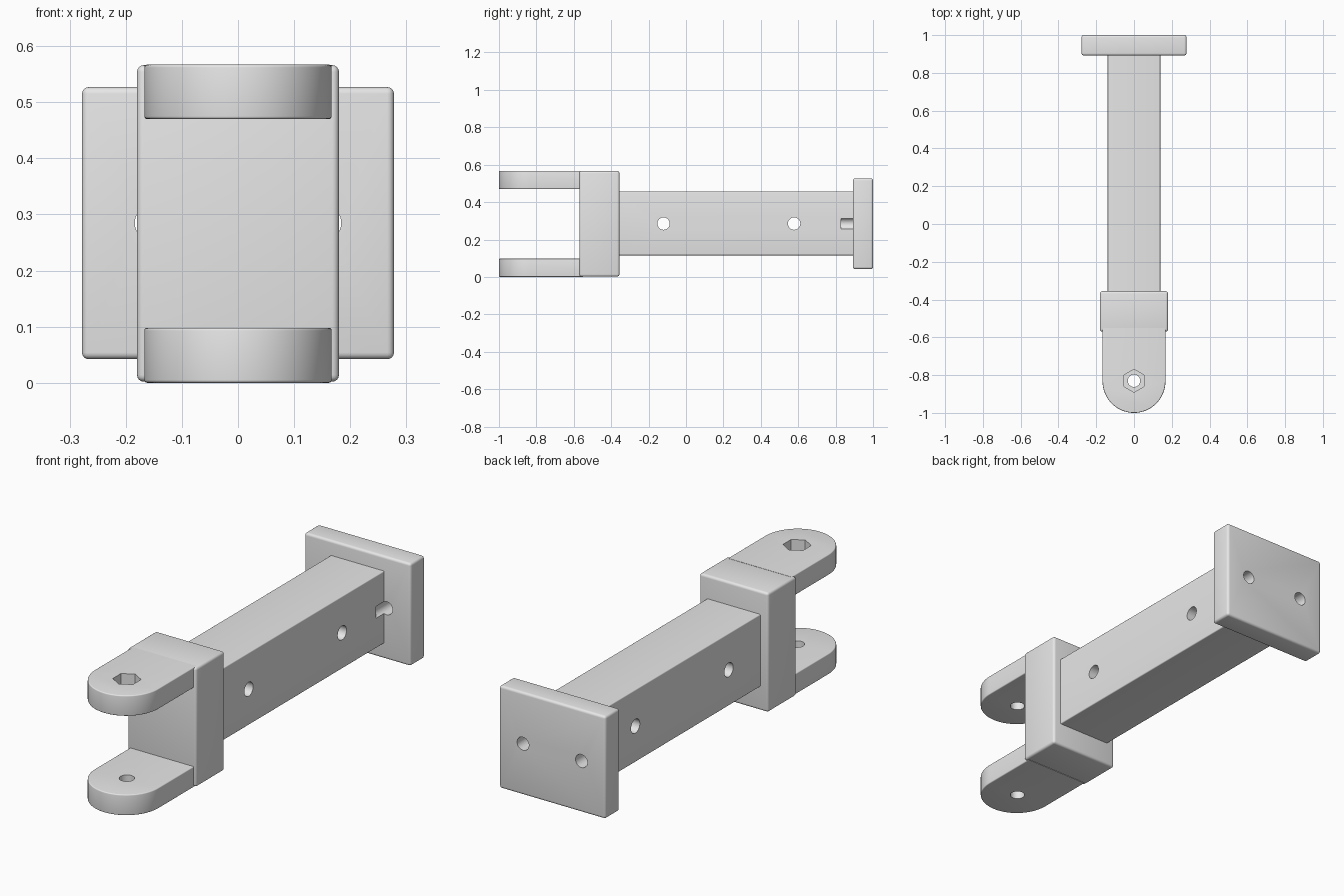
import bpy, bmesh
from math import radians, pi, cos, sin
from mathutils import Matrix

cube = bpy.data.objects.get("Cube")
if cube:
    bpy.data.objects.remove(cube)

grey = bpy.data.materials.new("plain grey")
grey.use_nodes = True
grey.diffuse_color = (0.8, 0.8, 0.8, 1)
grey.node_tree.nodes["Principled BSDF"].inputs["Base Color"].default_value = grey.diffuse_color

MID = 0.285       # height of the beam axis
PIN_Y = -0.83     # position of the fork pin


def to_object(bm, name):
    bmesh.ops.recalc_face_normals(bm, faces=bm.faces)
    mesh = bpy.data.meshes.new(name)
    bm.to_mesh(mesh)
    bm.free()
    mesh.materials.append(grey)
    obj = bpy.data.objects.new(name, mesh)
    bpy.context.collection.objects.link(obj)
    return obj


def round_edges(bm, edges, width):
    bmesh.ops.bevel(bm, geom=edges, offset=width, segments=4, profile=0.5, affect='EDGES')


def box(name, half_x, y0, y1, z0, z1, width, lengthwise=False):
    bm = bmesh.new()
    bmesh.ops.create_cube(bm, size=1)
    for v in bm.verts:
        v.co.x *= 2 * half_x
        v.co.y = y0 if v.co.y < 0 else y1
        v.co.z = z0 if v.co.z < 0 else z1
    edges = list(bm.edges)
    if lengthwise:
        edges = [e for e in edges if abs(e.verts[0].co.y - e.verts[1].co.y) > 0.1]
    round_edges(bm, edges, width)
    return to_object(bm, name)


def ear(name, z0, z1):
    # Straight arm with a semicircular end around the pin
    r = 0.167
    outline = [(r, -0.55)]
    outline += [(r * cos(a), PIN_Y - 0.17 * sin(a)) for a in (pi * i / 40 for i in range(41))]
    outline.append((-r, -0.55))
    bm = bmesh.new()
    face = bm.faces.new([bm.verts.new((x, y, z0)) for x, y in outline])
    solid = bmesh.ops.extrude_face_region(bm, geom=[face])
    for v in solid["geom"]:
        if isinstance(v, bmesh.types.BMVert):
            v.co.z = z1
    rims = [e for e in bm.edges if abs(e.verts[0].co.z - e.verts[1].co.z) < 0.01
            and min(v.co.y for v in e.verts) < -0.56]
    round_edges(bm, rims, 0.005)
    return to_object(bm, name)


def cutter(axis, center, radius, depth, sides=40):
    turn = {"x": Matrix.Rotation(pi / 2, 4, "Y"),
            "y": Matrix.Rotation(pi / 2, 4, "X"),
            "z": Matrix.Identity(4)}[axis]
    bm = bmesh.new()
    bmesh.ops.create_cone(bm, cap_ends=True, segments=sides, radius1=radius, radius2=radius,
                          depth=depth, matrix=Matrix.Translation(center) @ turn)
    obj = to_object(bm, "hole_cutter")
    obj.hide_render = True
    return obj


def drill(obj, cutters):
    for c in cutters:
        mod = obj.modifiers.new("hole", 'BOOLEAN')
        mod.operation = 'DIFFERENCE'
        mod.solver = 'EXACT'
        mod.object = c
    bpy.context.view_layer.update()
    result = obj.evaluated_get(bpy.context.evaluated_depsgraph_get())
    mesh = bpy.data.meshes.new_from_object(result)
    obj.modifiers.clear()
    obj.data = mesh


# Main parts
plate = box("mounting_plate", 0.278, 0.892, 1.0, 0.042, 0.527, 0.012)
beam = box("beam", 0.14, -0.37, 0.9, 0.115, 0.457, 0.005, lengthwise=True)
block = box("fork_block", 0.18, -0.57, -0.356, 0.002, 0.566, 0.012)
lower_ear = ear("lower_fork_ear", 0.0, 0.098)
upper_ear = ear("upper_fork_ear", 0.47, 0.567)

# Screw holes, cross holes, pin hole and hexagonal nut pocket
screws = [cutter("y", (s * 0.153, 0.98, MID), 0.031, 0.3) for s in (-1, 1)]
cross = [cutter("x", (0, y, MID), 0.033, 1) for y in (-0.12, 0.578)]
pin = cutter("z", (0, PIN_Y, MID), 0.033, 1)
nut = cutter("z", (0, PIN_Y, 0.567), 0.061, 0.1, sides=6)

drill(plate, screws)
drill(beam, screws + cross)
drill(lower_ear, [pin])
drill(upper_ear, [pin, nut])

for c in screws + cross + [pin, nut]:
    bpy.data.objects.remove(c)

# Smooth rounded surfaces, keep corners crisp
for obj in (plate, beam, block, lower_ear, upper_ear):
    bpy.ops.object.select_all(action='DESELECT')
    obj.select_set(True)
    bpy.context.view_layer.objects.active = obj
    bpy.ops.object.shade_smooth_by_angle(angle=radians(30))
